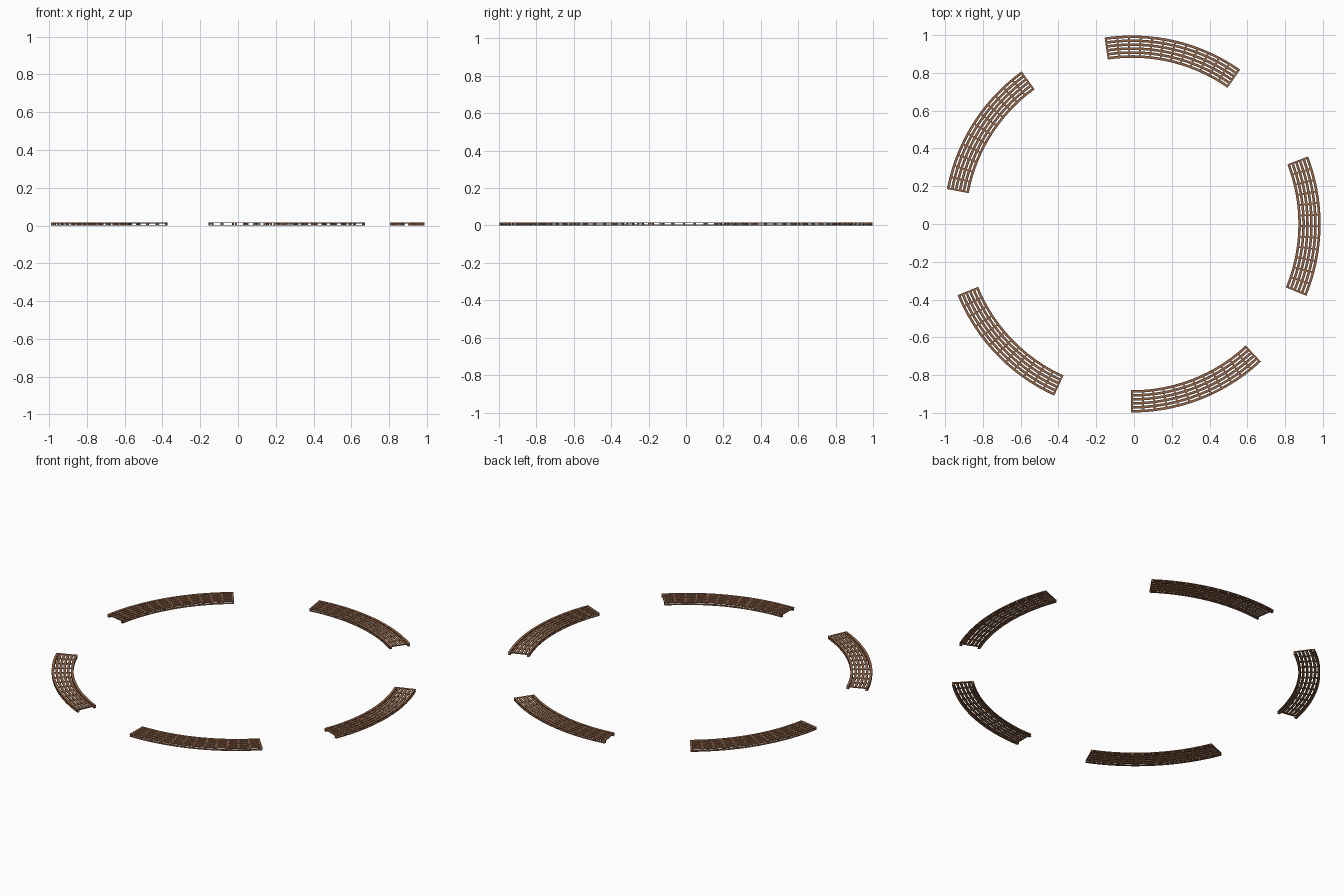
import bpy, bmesh, math

if "Cube" in bpy.data.objects:
    bpy.data.objects.remove(bpy.data.objects["Cube"])

CX, R_OUT, R_IN = -0.01, 0.998, 0.88
SPAN, BAYS = 43.4, 12
STARTS = [-22.4, 55.0, 125.9, 202.2, 269.7]   # start angle of each curved section
RAILS, RAIL_W = 6, 0.0135


def material(name, rgb):
    m = bpy.data.materials.new(name)
    m.diffuse_color = (*rgb, 1)
    m.use_nodes = True
    m.node_tree.nodes["Principled BSDF"].inputs["Base Color"].default_value = m.diffuse_color
    return m


wood = material("brown wood", (0.28, 0.13, 0.068))


def arc_bar(bm, r0, r1, z0, z1, a0, a1, n):
    """Rectangular bar swept along an arc, with closed ends."""
    rings = []
    for i in range(n + 1):
        a = math.radians(a0 + (a1 - a0) * i / n)
        rings.append([bm.verts.new((CX + r * math.cos(a), r * math.sin(a), z))
                      for r, z in ((r0, z0), (r1, z0), (r1, z1), (r0, z1))])
    for p, q in zip(rings, rings[1:]):
        for k in range(4):
            j = (k + 1) % 4
            bm.faces.new((p[k], p[j], q[j], q[k]))
    bm.faces.new(rings[0])
    bm.faces.new(rings[-1][::-1])


def finish(bm, name, mat):
    bmesh.ops.recalc_face_normals(bm, faces=bm.faces)
    me = bpy.data.meshes.new(name)
    bm.to_mesh(me)
    bm.free()
    me.materials.append(mat)
    bpy.context.collection.objects.link(bpy.data.objects.new(name, me))


step = (R_OUT - R_IN - RAIL_W) / (RAILS - 1)
edges = (R_IN, R_OUT - RAIL_W)
half = 0.28                                    # half angular width of a cross bar
for s, a0 in enumerate(STARTS):
    a1 = a0 + SPAN
    # long curved slats of the deck
    bm = bmesh.new()
    for i in range(RAILS):
        r = R_IN + i * step
        arc_bar(bm, r, r + RAIL_W, 0.0125, 0.017, a0, a1, 24)
    finish(bm, f"deck_slats_{s + 1}", wood)

    # cross bars under the slats, and posts at both edges
    bars, posts = bmesh.new(), bmesh.new()
    for i in range(BAYS + 1):
        c = a0 + half + (SPAN - 2 * half) * i / BAYS
        arc_bar(bars, R_IN + 0.001, R_OUT - 0.001, 0.0115, 0.0165, c - half, c + half, 1)
        for r in edges:
            arc_bar(posts, r + 0.001, r + RAIL_W - 0.001, 0.003, 0.013, c - half, c + half, 1)
    finish(bars, f"cross_bars_{s + 1}", wood)
    finish(posts, f"edge_posts_{s + 1}", wood)

    # lower rails along the inner and outer edge
    bm = bmesh.new()
    for r in edges:
        arc_bar(bm, r, r + RAIL_W, 0.0, 0.004, a0, a1, 24)
    finish(bm, f"lower_rails_{s + 1}", wood)
